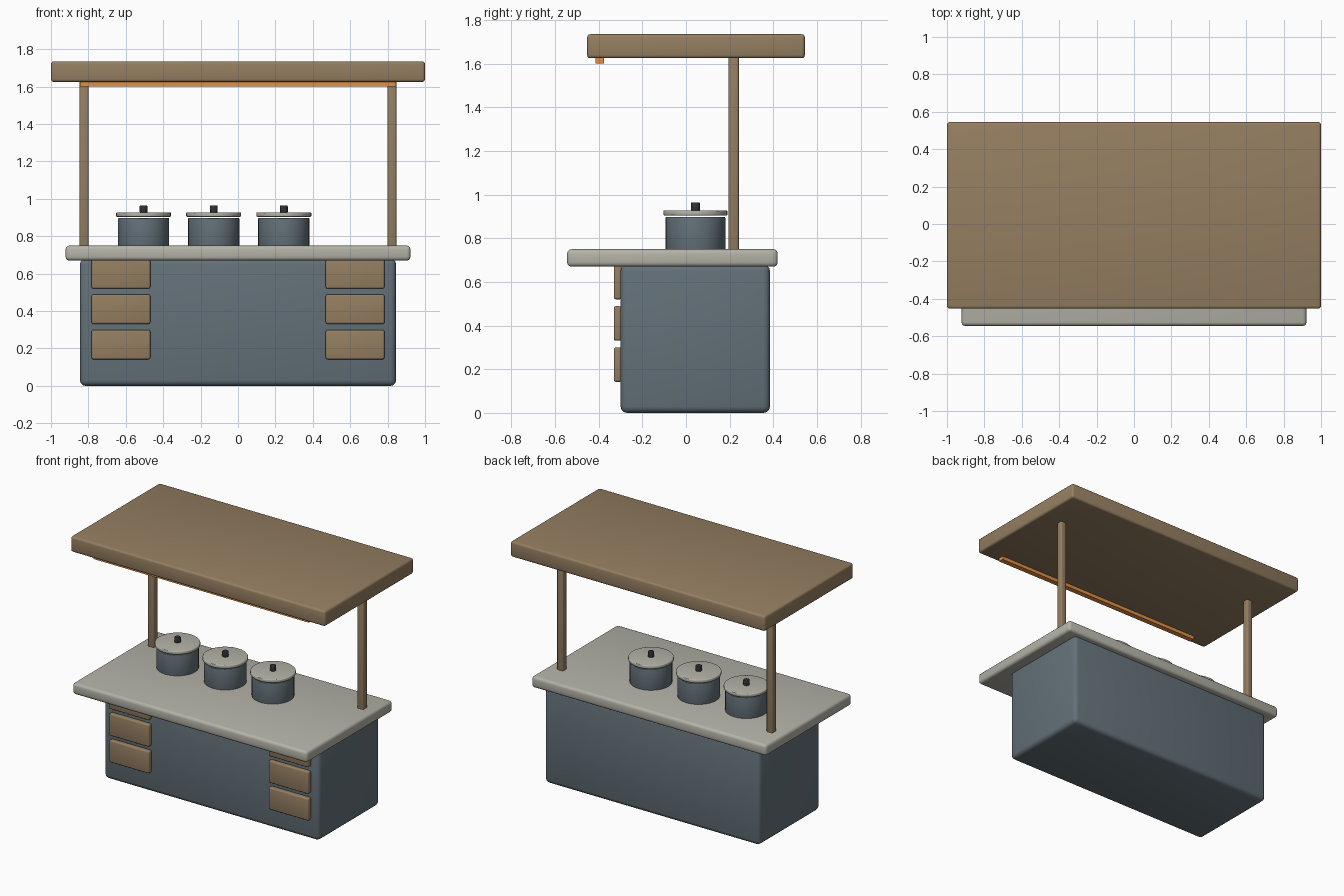
import bpy

if "Cube" in bpy.data.objects:
    bpy.data.objects.remove(bpy.data.objects["Cube"])


def material(name, r, g, b):
    m = bpy.data.materials.new(name)
    m.diffuse_color = (r, g, b, 1)
    m.use_nodes = True
    m.node_tree.nodes["Principled BSDF"].inputs["Base Color"].default_value = m.diffuse_color
    return m


WOOD = material("wood", 0.30, 0.21, 0.12)
SLATE = material("slate", 0.125, 0.165, 0.19)
STONE = material("stone", 0.46, 0.45, 0.39)
ORANGE = material("orange", 0.75, 0.28, 0.06)
DARK = material("dark", 0.03, 0.035, 0.04)


def finish(obj, name, mat, bevel):
    obj.name = name
    obj.data.materials.append(mat)
    if bevel:
        mod = obj.modifiers.new("bevel", 'BEVEL')
        mod.width = bevel
        mod.segments = 3
        mod.limit_method = 'ANGLE'
        bpy.ops.object.modifier_apply(modifier=mod.name)
    bpy.ops.object.shade_smooth_by_angle()
    return obj


def box(name, x, y, z, mat, bevel=0.0):
    """Rounded box from (min, max) ranges."""
    bpy.ops.mesh.primitive_cube_add(
        size=1, location=[(a + b) / 2 for a, b in (x, y, z)])
    obj = bpy.context.object
    obj.scale = [b - a for a, b in (x, y, z)]
    bpy.ops.object.transform_apply(location=False, rotation=False, scale=True)
    return finish(obj, name, mat, bevel)


def disc(name, x, y, z, radius, mat, bevel=0.0, sides=32):
    bpy.ops.mesh.primitive_cylinder_add(
        vertices=sides, radius=radius, depth=z[1] - z[0],
        location=(x, y, (z[0] + z[1]) / 2))
    return finish(bpy.context.object, name, mat, bevel)


# Cabinet, counter and canopy
box("cabinet", (-0.845, 0.845), (-0.30, 0.385), (0, 0.68), SLATE, 0.03)
box("countertop", (-0.922, 0.922), (-0.545, 0.42), (0.67, 0.75), STONE, 0.02)
box("canopy", (-1, 1), (-0.453, 0.545), (1.625, 1.735), WOOD, 0.015)

# Light strip under the front of the canopy
box("light_strip", (-0.845, 0.845), (-0.414, -0.376), (1.60, 1.63), ORANGE)

# Posts and drawer fronts on both sides
for side, s in (("left", -1), ("right", 1)):
    cx = s * 0.823
    box(f"{side}_post", (cx - 0.024, cx + 0.024), (0.194, 0.242),
        (0.73, 1.64), WOOD, 0.01)
    for i in range(3):
        cx, z = s * 0.626, 0.142 + i * 0.189
        box(f"{side}_drawer_{i + 1}", (cx - 0.157, cx + 0.157),
            (-0.331, -0.295), (z, z + 0.158), WOOD, 0.01)

# Lidded pots
for i in range(3):
    x, y = -0.505 + i * 0.375, 0.043
    disc(f"pot_{i + 1}", x, y, (0.745, 0.897), 0.137, SLATE, 0.004)
    disc(f"pot_lid_{i + 1}", x, y, (0.904, 0.928), 0.147, STONE, 0.006)
    disc(f"lid_knob_{i + 1}", x, y, (0.926, 0.965), 0.021, DARK, 0.005, 16)
